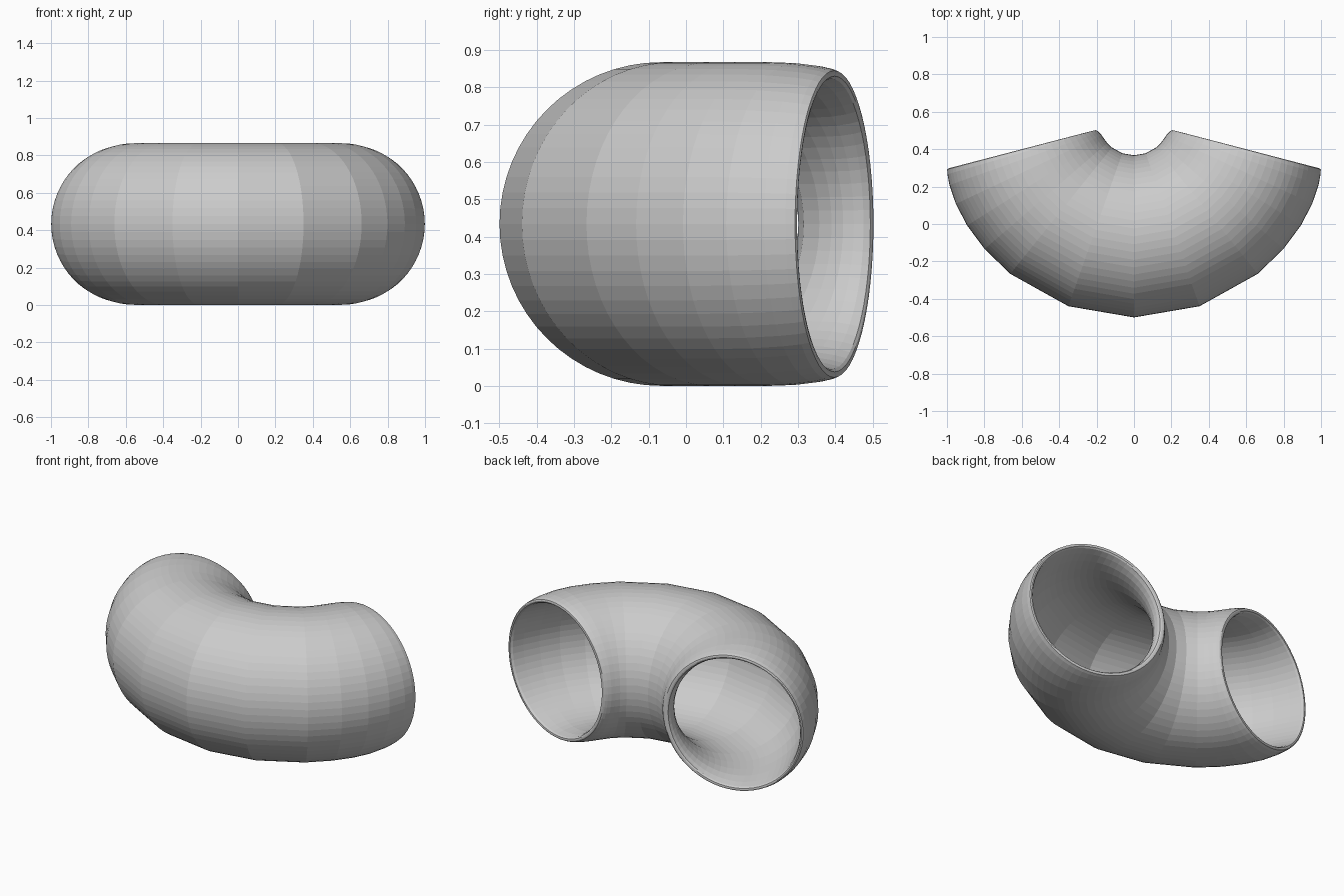
import bpy
import bmesh
import math

cube = bpy.data.objects.get("Cube")
if cube:
    bpy.data.objects.remove(cube, do_unlink=True)

SIDES = 64        # segments around the pipe
BEND = 0.622      # radius of the bend's centre line
CENTRE_Y = 0.556  # pivot of the bend
MID_Z = 0.4335

# Half of the wall: angle from the front and pipe radius
outer_half = [(19.4, 0.4335), (38.8, 0.4335), (49.2, 0.4335), (57.7, 0.4335),
              (64.8, 0.431), (70.6, 0.424), (73.8, 0.417), (75.2, 0.411),
              (75.4, 0.404)]
inner_half = [(75.3, 0.396), (74.5, 0.389), (70.6, 0.38), (64.8, 0.372),
              (57.7, 0.369), (49.2, 0.368), (38.8, 0.367), (19.4, 0.367)]


def mirrored(half):
    return [(-a, r) for a, r in half]


# Closed loop of rings: outside, lip, inside, lip
stations = ([(0, 0.4335)] + outer_half + inner_half + [(0, 0.367)]
            + mirrored(inner_half)[::-1] + mirrored(outer_half)[::-1])


def add_ring(bm, angle, radius):
    a = math.radians(angle)
    ring = []
    for i in range(SIDES):
        t = math.tau * i / SIDES
        reach = BEND + radius * math.cos(t)
        ring.append(bm.verts.new((reach * math.sin(a),
                                  CENTRE_Y - reach * math.cos(a),
                                  MID_Z + radius * math.sin(t))))
    return ring


# Bent pipe with a hollow wall
bm = bmesh.new()
rings = [add_ring(bm, a, r) for a, r in stations]
for k, ring in enumerate(rings):
    following = rings[(k + 1) % len(rings)]
    for i in range(SIDES):
        j = (i + 1) % SIDES
        bm.faces.new((ring[i], following[i], following[j], ring[j]))
bmesh.ops.recalc_face_normals(bm, faces=bm.faces)
mesh = bpy.data.meshes.new("bent_pipe")
bm.to_mesh(mesh)
bm.free()
pipe = bpy.data.objects.new("bent_pipe", mesh)
bpy.context.collection.objects.link(pipe)

# Plain grey finish
grey = bpy.data.materials.new("light_grey")
grey.use_nodes = True
colour = (0.6, 0.6, 0.6, 1)
grey.diffuse_color = colour
grey.node_tree.nodes["Principled BSDF"].inputs["Base Color"].default_value = colour
mesh.materials.append(grey)
